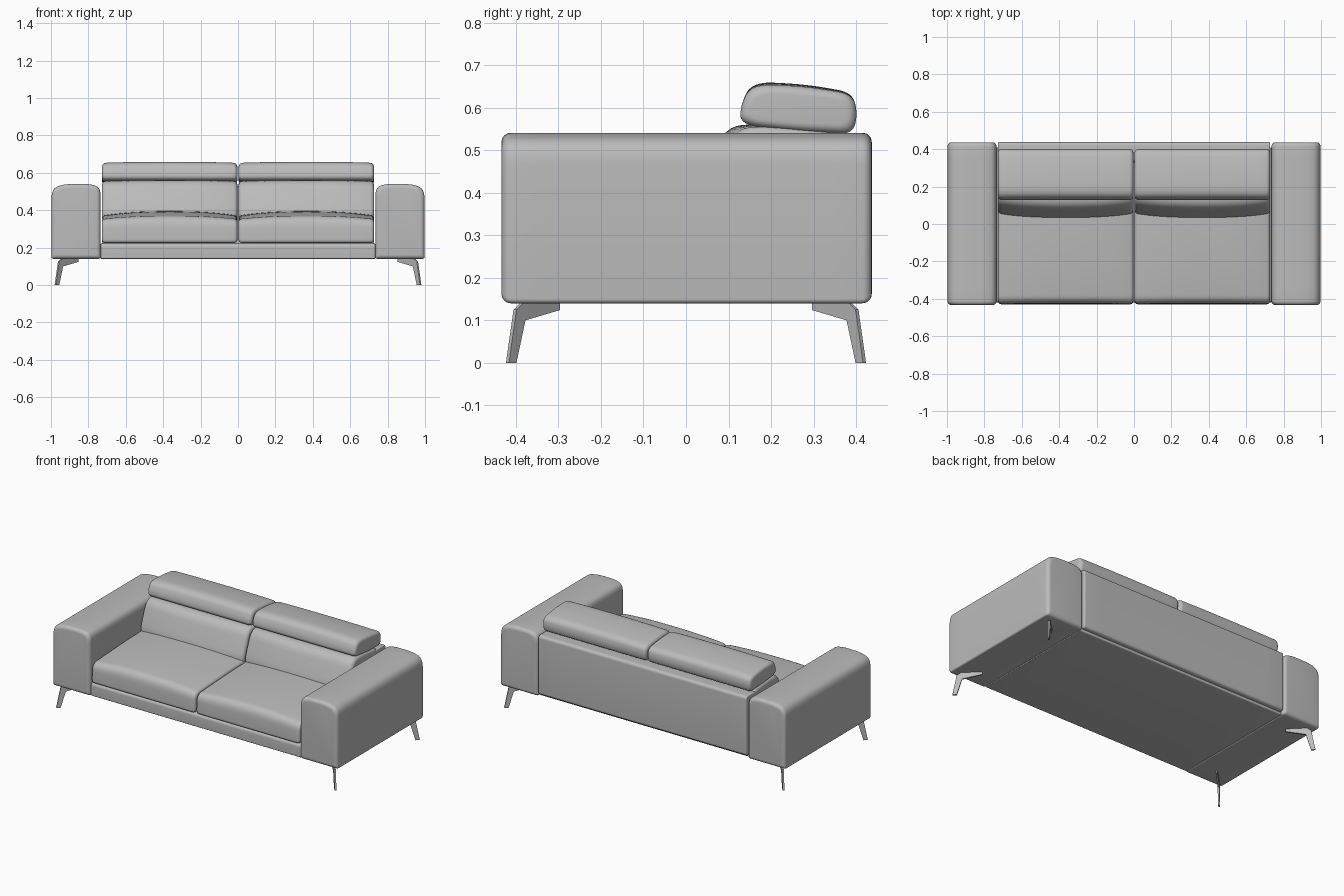
import bpy, bmesh, math
from mathutils import Vector

if "Cube" in bpy.data.objects:
    bpy.data.objects.remove(bpy.data.objects["Cube"], do_unlink=True)

GREY = (0.5, 0.5, 0.5, 1)
mat = bpy.data.materials.new("soft grey")
mat.use_nodes = True
mat.diffuse_color = GREY
mat.node_tree.nodes["Principled BSDF"].inputs["Base Color"].default_value = GREY


def finish(name, bm, angle=40):
    bmesh.ops.recalc_face_normals(bm, faces=bm.faces)
    mesh = bpy.data.meshes.new(name)
    bm.to_mesh(mesh)
    bm.free()
    mesh.materials.append(mat)
    obj = bpy.data.objects.new(name, mesh)
    bpy.context.collection.objects.link(obj)
    bpy.ops.object.select_all(action='DESELECT')
    obj.select_set(True)
    bpy.context.view_layer.objects.active = obj
    bpy.ops.object.shade_smooth_by_angle(angle=math.radians(angle))
    return obj


def rounded(corners, steps=6):
    """Round each (p, q, radius) corner of an outline with a curve."""
    out = []
    for i, (p, q, r) in enumerate(corners):
        c = Vector((p, q))
        a = Vector(corners[i - 1][:2]) - c
        b = Vector(corners[(i + 1) % len(corners)][:2]) - c
        a = c + a.normalized() * min(r, a.length * 0.49)
        b = c + b.normalized() * min(r, b.length * 0.49)
        for k in range(steps + 1):
            t = k / steps
            out.append(a * (1 - t) ** 2 + c * 2 * t * (1 - t) + b * t * t)
    return out


def loft(name, corners, start, end, axis='x', soft=0.02, push=0, crown=0):
    """Sweep an outline along an axis with soft ends, bulging towards the middle."""
    pts = rounded(corners)
    lo = Vector((min(p.x for p in pts), min(p.y for p in pts)))
    hi = Vector((max(p.x for p in pts), max(p.y for p in pts)))
    mid, half = (lo + hi) / 2, (hi - lo) / 2
    # stations as (position, inset): rounded ends, even spacing between
    arc = [k * math.pi / 12 for k in range(7)]
    ends = [(soft * (1 - math.cos(a)), soft * (1 - math.sin(a))) for a in arc]
    span = end - start
    stations = [(start + d, inset) for d, inset in ends]
    stations += [(start + soft + (span - 2 * soft) * k / 12, 0) for k in range(1, 12)]
    stations += [(end - d, inset) for d, inset in reversed(ends)]
    bm = bmesh.new()
    rings = []
    for s, inset in stations:
        t = 2 * (s - start) / span - 1
        bulge = 1 - abs(t) ** 2.5
        ring = []
        for pt in pts:
            p = mid.x + (pt.x - mid.x) * (1 - inset / half.x)
            q = mid.y + (pt.y - mid.y) * (1 - inset / half.y)
            p += push * bulge
            q += crown * bulge * max(0, (pt.y - mid.y) / half.y)
            ring.append(bm.verts.new((s, p, q) if axis == 'x' else (p, s, q)))
        rings.append(ring)
    n = len(pts)
    for a, b in zip(rings, rings[1:]):
        for i in range(n):
            j = (i + 1) % n
            bm.faces.new((a[i], a[j], b[j], b[i]))
    bm.faces.new(rings[0])
    bm.faces.new(rings[-1])
    return finish(name, bm)


def leg(name, sx, sy):
    """Thin bent blade set diagonally under a corner."""
    profile = [(0, 0), (0.025, 0), (0.055, 0.1), (0.17, 0.124),
               (0.17, 0.142), (0.05, 0.142), (0.025, 0.125)]
    bm = bmesh.new()
    d = Vector((-sx, -sy, 0)).normalized()
    side = Vector((-d.y, d.x, 0)) * 0.005
    foot = Vector((sx * 0.977, sy * 0.42, 0))
    faces = []
    for off in (side, -side):
        faces.append([bm.verts.new(foot + d * u + off + Vector((0, 0, z))) for u, z in profile])
    for f in faces:
        bm.faces.new(f)
    n = len(profile)
    for i in range(n):
        j = (i + 1) % n
        bm.faces.new((faces[0][i], faces[0][j], faces[1][j], faces[1][i]))
    return finish(name, bm, 25)


# Frame
loft("base", [(-0.42, 0.14, 0.008), (0.41, 0.14, 0.008), (0.41, 0.222, 0.01),
              (-0.42, 0.222, 0.02)], -0.735, 0.735, soft=0.004)
loft("back_panel", [(0.33, 0.155, 0.01), (0.438, 0.155, 0.02), (0.438, 0.53, 0.02),
                    (0.33, 0.53, 0.02)], -0.728, 0.728, soft=0.006)

for word, s in (("left", 1), ("right", -1)):
    # Armrest with a crowned top
    loft(word + "_armrest",
         [(s * 0.735, 0.14, 0.012), (s * 0.735, 0.522, 0.04), (s * 0.79, 0.541, 0.04),
          (s * 0.93, 0.541, 0.06), (s * 0.997, 0.515, 0.05), (s * 0.997, 0.14, 0.012)],
         -0.434, 0.437, 'y', soft=0.022)
    # Cushions
    x0, x1 = sorted((s * 0.003, s * 0.728))
    loft(word + "_seat_cushion",
         [(-0.43, 0.225, 0.02), (0.2, 0.225, 0.02), (0.2, 0.375, 0.03),
          (-0.1, 0.368, 0.1), (-0.425, 0.35, 0.045)], x0, x1, soft=0.018, crown=0.025)
    loft(word + "_back_cushion",
         [(0.06, 0.345, 0.02), (0.36, 0.345, 0.02), (0.36, 0.54, 0.03),
          (0.2, 0.557, 0.05), (0.115, 0.55, 0.05), (0.055, 0.39, 0.04)],
         x0, x1, soft=0.02, push=-0.025, crown=0.006)
    loft(word + "_headrest",
         [(0.128, 0.56, 0.045), (0.25, 0.545, 0.06), (0.392, 0.538, 0.03),
          (0.404, 0.585, 0.03), (0.392, 0.632, 0.035), (0.28, 0.65, 0.06),
          (0.155, 0.655, 0.05), (0.128, 0.605, 0.03)],
         x0, x1, soft=0.022, crown=0.006)
    # Legs
    for place, t in (("front", -1), ("back", 1)):
        leg(f"{place}_{word}_leg", s, t)
